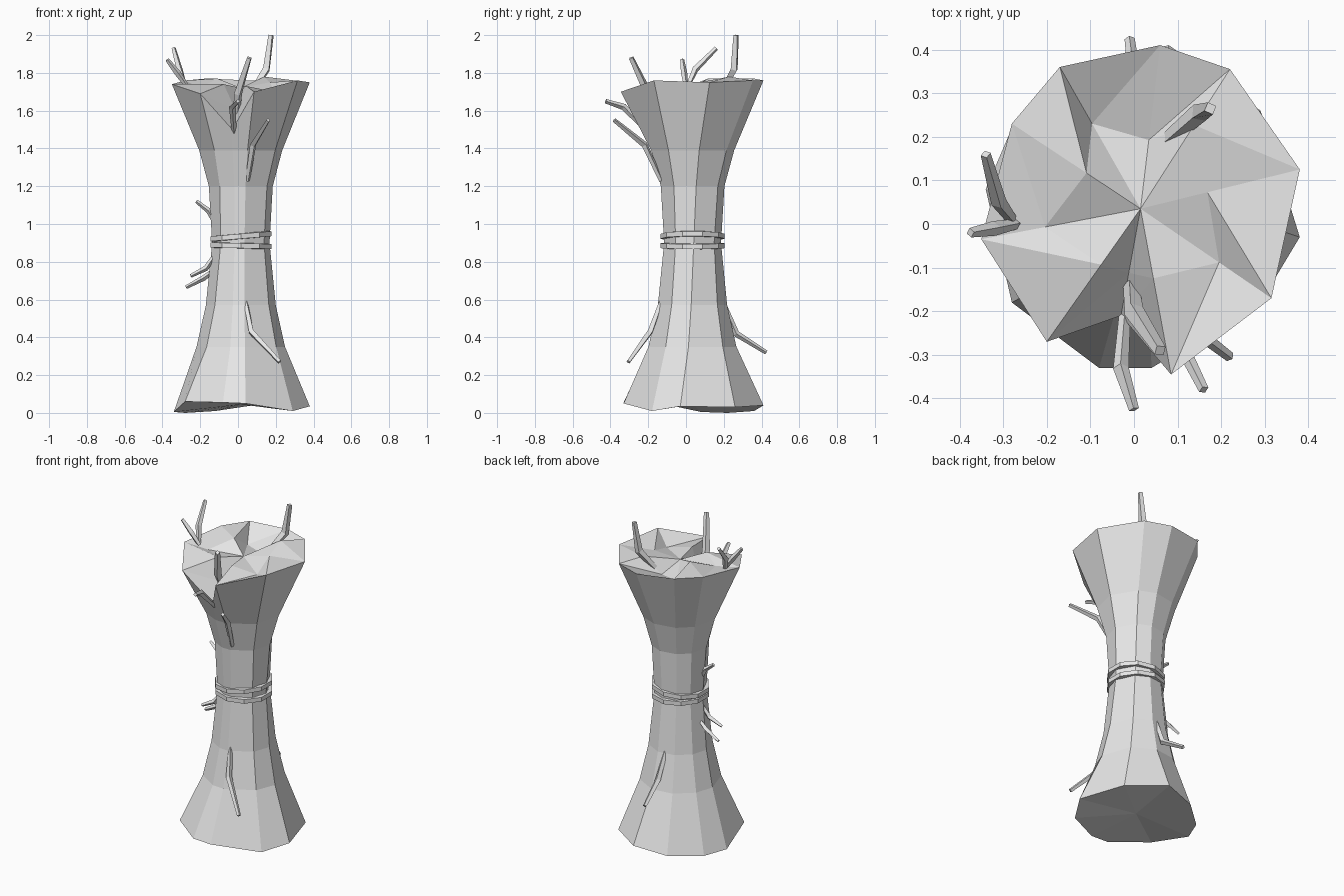
import bpy
import bmesh
from math import cos, sin, tau
from mathutils import Vector

cube = bpy.data.objects.get("Cube")
if cube:
    bpy.data.objects.remove(cube, do_unlink=True)

# One plain grey for everything
grey = bpy.data.materials.new("plain_grey")
grey.use_nodes = True
grey.diffuse_color = (0.8, 0.8, 0.8, 1)
grey.node_tree.nodes["Principled BSDF"].inputs["Base Color"].default_value = (0.8, 0.8, 0.8, 1)

AXIS = Vector((0.015, 0.035, 0))


def finish(name, bm):
    """Turn a bmesh into a flat shaded grey object."""
    bmesh.ops.recalc_face_normals(bm, faces=bm.faces)
    mesh = bpy.data.meshes.new(name)
    bm.to_mesh(mesh)
    bm.free()
    mesh.materials.append(grey)
    obj = bpy.data.objects.new(name, mesh)
    bpy.context.collection.objects.link(obj)
    return obj


def add_ring(bm, points):
    return [bm.verts.new(p) for p in points]


def bridge(bm, lower, upper, triangles=False):
    """Join two closed rings with quads or triangles."""
    count = len(lower)
    for i in range(count):
        j = (i + 1) % count
        if triangles:
            bm.faces.new((lower[i], lower[j], upper[i]))
            bm.faces.new((lower[j], upper[j], upper[i]))
        else:
            bm.faces.new((lower[i], lower[j], upper[j], upper[i]))


def fan(bm, ring, centre):
    tip = bm.verts.new(centre)
    for i, vert in enumerate(ring):
        bm.faces.new((vert, ring[(i + 1) % len(ring)], tip))


# Sheaf: uneven foot and rim outlines, narrow round waist between them
foot = [Vector(p) for p in (
    (.38, -.03, .035), (.29, -.18, .01), (.04, -.33, .05), (-.08, -.33, .055),
    (-.28, -.18, .06), (-.34, .08, .005), (-.28, .22, 0), (-.12, .36, .01),
    (.08, .41, .04), (.29, .26, .03))]
rim = [Vector(p) for p in (
    (.38, .125, 1.75), (.315, -.17, 1.76), (.085, -.345, 1.7), (-.03, -.21, 1.5),
    (-.2, -.27, 1.69), (-.35, -.035, 1.74), (-.28, .23, 1.76), (-.17, .36, 1.77),
    (.06, .41, 1.76), (.22, .355, 1.76))]
waist_profile = ((.35, .235), (.57, .185), (.9, .152), (1.2, .17), (1.39, .222))


def waist_ring(z, radius):
    points = []
    for low, high in zip(foot, rim):
        a = (low - AXIS).to_2d().normalized()
        b = (high - AXIS).to_2d().normalized()
        direction = a.lerp(b, z / 1.75).normalized()
        points.append(AXIS + Vector((direction.x * radius, direction.y * radius, z)))
    return points


bm = bmesh.new()
rings = [add_ring(bm, foot)]
rings += [add_ring(bm, waist_ring(z, r)) for z, r in waist_profile]
rings.append(add_ring(bm, rim))
for lower, upper in zip(rings, rings[1:]):
    bridge(bm, lower, upper)
fan(bm, rings[0], AXIS + Vector((0, 0, .045)))

# Crumpled crown closing the top of the sheaf
crown_heights = (1.75, 1.7, 1.73, 1.6, 1.74, 1.72, 1.77, 1.69, 1.68, 1.78)
crown = []
for i, (edge, z) in enumerate(zip(rim, crown_heights)):
    point = AXIS.lerp(edge, .6 if i % 2 else .42)
    point.z = z
    crown.append(point)
inner = add_ring(bm, crown)
bridge(bm, rings[-1], inner, triangles=True)
fan(bm, inner, AXIS + Vector((0, 0, 1.72)))
finish("sheaf", bm)


# Two cords tied round the waist, the upper one tilted
def cord(name, z, tilt):
    bm = bmesh.new()
    section = ((.145, -.015), (.17, -.013), (.17, .013), (.145, .015))
    loops = []
    for r, dz in section:
        loops.append(add_ring(bm, [
            AXIS + Vector((r * cos(a), r * sin(a), z + dz + tilt * cos(a)))
            for a in (tau * (i + .5) / 10 for i in range(10))]))
    for k in range(4):
        bridge(bm, loops[k], loops[(k + 1) % 4])
    finish(name, bm)


cord("lower_cord", .885, -.004)
cord("upper_cord", .935, .014)


# Loose bent stalks, square in section and tapering to the tip
def stalk(name, path, width):
    points = [Vector(p) for p in path]
    ends = [points[1] - points[0], points[2] - points[0], points[2] - points[1]]
    bm = bmesh.new()
    loops = []
    for point, along, size in zip(points, ends, (.7, 1, .65)):
        turn = along.to_track_quat("Z", "Y")
        loops.append(add_ring(bm, [
            point + turn @ Vector((cos(a), sin(a), 0)) * width * size
            for a in (tau * i / 4 for i in range(4))]))
    bridge(bm, loops[0], loops[1])
    bridge(bm, loops[1], loops[2])
    bm.faces.new(loops[0])
    bm.faces.new(loops[2])
    finish(name, bm)


stalk("top_back_stalk", ((.05, .17, 1.66), (.15, .255, 1.82), (.175, .265, 2)), .023)
stalk("top_side_stalk", ((-.28, .01, 1.73), (-.31, .05, 1.82), (-.34, .16, 1.93)), .018)
stalk("top_side_twig", ((-.27, 0, 1.73), (-.32, -.01, 1.8), (-.375, -.02, 1.87)), .017)
stalk("top_front_stalk", ((-.01, -.12, 1.54), (0, -.2, 1.69), (.06, -.29, 1.88)), .023)
stalk("notch_stalk", ((-.02, -.19, 1.48), (-.03, -.33, 1.62), (0, -.425, 1.65)), .018)
stalk("upper_front_stalk", ((.05, -.13, 1.23), (.08, -.22, 1.42), (.16, -.38, 1.55)), .018)
stalk("lower_front_stalk", ((.04, -.13, .59), (.07, -.19, .43), (.22, -.305, .27)), .018)
stalk("lower_back_stalk", ((0, .19, .6), (.01, .265, .42), (-.01, .425, .32)), .018)
stalk("waist_twig_high", ((-.12, .03, 1), (-.155, .03, 1.07), (-.22, .04, 1.12)), .015)
stalk("waist_twig_middle", ((-.12, .02, .84), (-.17, .01, .765), (-.25, 0, .725)), .015)
stalk("waist_twig_low", ((-.12, .05, .76), (-.18, .06, .715), (-.275, .07, .665)), .015)
